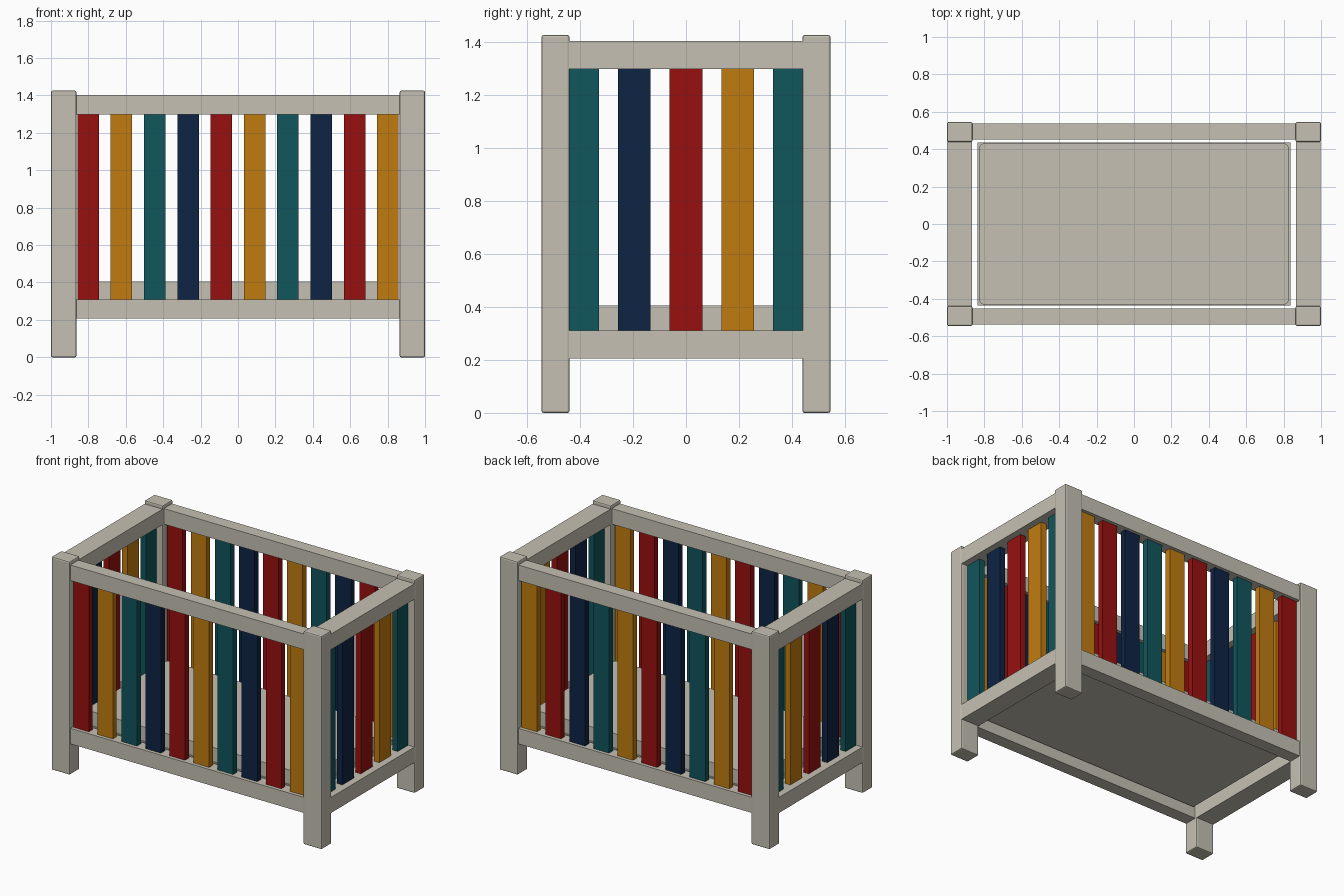
import bpy

if "Cube" in bpy.data.objects:
    bpy.data.objects.remove(bpy.data.objects["Cube"], do_unlink=True)


def material(name, rgb):
    mat = bpy.data.materials.new(name)
    mat.use_nodes = True
    mat.diffuse_color = (*rgb, 1)
    mat.node_tree.nodes["Principled BSDF"].inputs["Base Color"].default_value = (*rgb, 1)
    return mat


cream = material("warm grey paint", (0.56, 0.53, 0.45))
red = material("red paint", (0.31, 0.005, 0.005))
orange = material("orange paint", (0.53, 0.2, 0.005))
teal = material("teal paint", (0.005, 0.092, 0.107))
navy = material("navy paint", (0.004, 0.017, 0.056))


def bevel(obj, width, segments, vertical_only=False):
    mod = obj.modifiers.new("soft edges", "BEVEL")
    mod.width = width
    mod.segments = segments
    if vertical_only:
        # Weight only the upright corner edges
        mod.limit_method = "WEIGHT"
        mesh = obj.data
        weights = mesh.attributes.new("bevel_weight_edge", "FLOAT", "EDGE")
        for edge in mesh.edges:
            a, b = (mesh.vertices[i].co for i in edge.vertices)
            weights.data[edge.index].value = float(abs(a.z - b.z) > 0.001)


def box(name, low, high, mat):
    """Box between two opposite corners."""
    centre = [(a + b) / 2 for a, b in zip(low, high)]
    bpy.ops.mesh.primitive_cube_add(size=1, location=centre)
    obj = bpy.context.object
    obj.name = name
    obj.scale = [b - a for a, b in zip(low, high)]
    bpy.ops.object.transform_apply(location=False, rotation=False, scale=True)
    obj.data.materials.append(mat)
    return obj


def centred_box(name, centre, size, mat):
    low = [c - s / 2 for c, s in zip(centre, size)]
    high = [c + s / 2 for c, s in zip(centre, size)]
    return box(name, low, high, mat)


POST_X, POST_Y = 0.932, 0.492      # post centres
RAIL_Y = 0.494                     # long rail centre
LOW, HIGH = 0.31, 1.30             # slat ends

# Corner posts
for sx, side in ((1, "left"), (-1, "right")):
    for sy, end in ((-1, "front"), (1, "back")):
        post = centred_box(f"{end}_{side}_post", (sx * POST_X, sy * POST_Y, 0.7125),
                           (0.136, 0.106, 1.425), cream)
        bevel(post, 0.008, 2)

# Long rails and slats on front and back
for sy, side in ((-1, "front"), (1, "back")):
    for level, z in (("lower", 0.258), ("upper", 1.35)):
        centred_box(f"{side}_{level}_rail", (0, sy * RAIL_Y, z), (1.735, 0.086, 0.104), cream)
    for i in range(10):
        x = -0.801 + i * 0.178
        centred_box(f"{side}_slat_{i + 1}", (x, sy * RAIL_Y, (LOW + HIGH) / 2),
                    (0.115, 0.04, HIGH - LOW + 0.01), (red, orange, teal, navy)[i % 4])

# End rails and slats
for sx, side in ((1, "left"), (-1, "right")):
    for level, z in (("lower", 0.258), ("upper", 1.35)):
        centred_box(f"{side}_{level}_rail", (sx * POST_X, 0, z), (0.132, 0.884, 0.104), cream)
    for i, mat in enumerate((teal, navy, red, orange, teal)):
        centred_box(f"{side}_slat_{i + 1}", (sx * POST_X, (i - 2) * 0.195, (LOW + HIGH) / 2),
                    (0.04, 0.124, HIGH - LOW + 0.01), mat)

# Base board and mattress
box("base_board", (-0.838, -0.437, 0.27), (0.838, 0.437, 0.31), cream)
mattress = box("mattress", (-0.83, -0.432, 0.31), (0.83, 0.432, 0.405), cream)
bevel(mattress, 0.035, 4, vertical_only=True)
